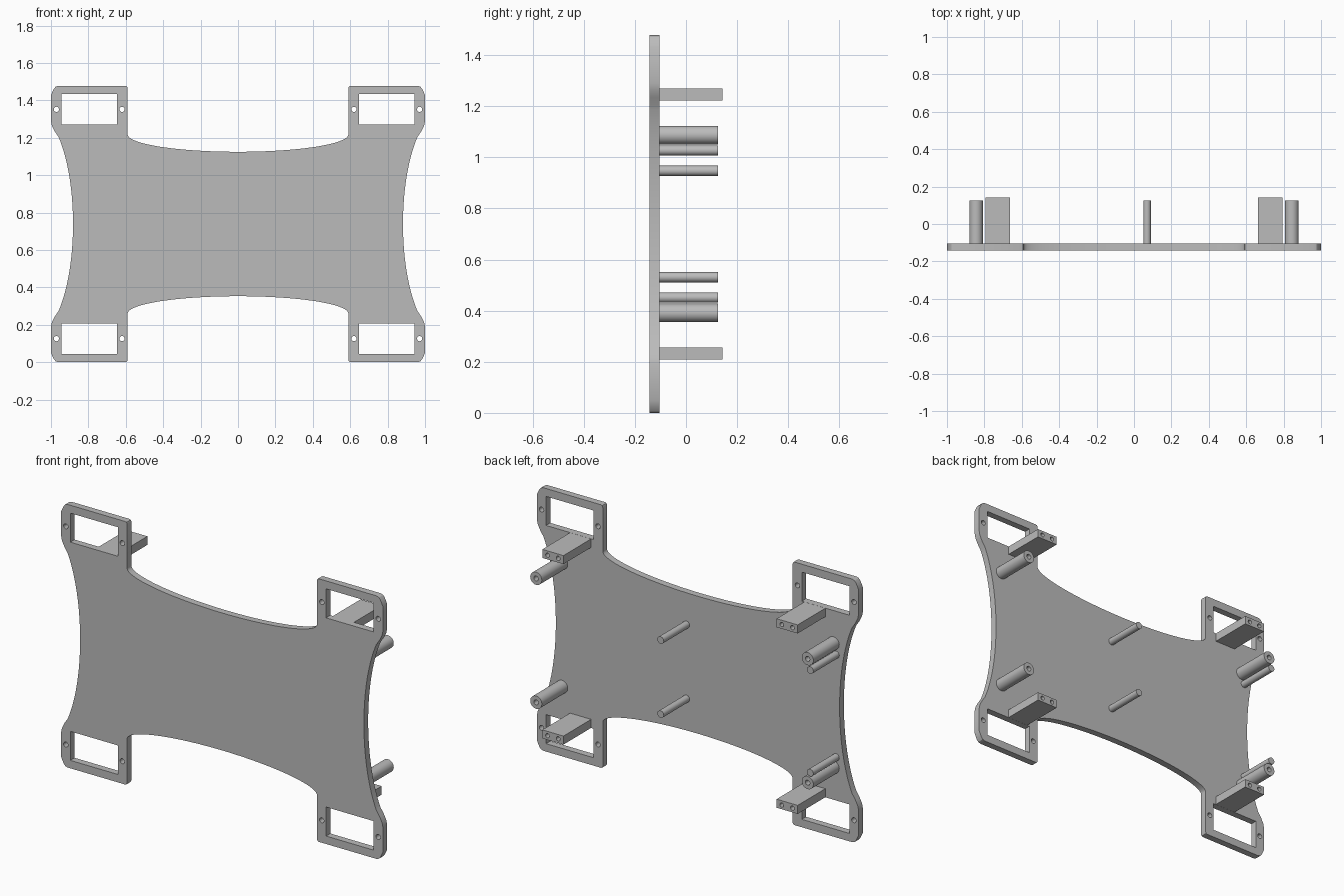
import bpy, bmesh
from math import sin, cos, sqrt, pi, radians

cube = bpy.data.objects.get("Cube")
if cube:
    bpy.data.objects.remove(cube, do_unlink=True)

grey = bpy.data.materials.new("plain grey")
grey.use_nodes = True
colour = (0.5, 0.5, 0.5, 1)
grey.diffuse_color = colour
grey.node_tree.nodes["Principled BSDF"].inputs["Base Color"].default_value = colour

MID = 0.739                      # height of the horizontal symmetry line
FRONT, BACK = -0.142, -0.104     # front and back faces of the plate


def circle(x, z, r, n=32):
    return [(x + r * cos(2 * pi * i / n), z + r * sin(2 * pi * i / n)) for i in range(n)]


def rect(x, z, w, h):
    return [(x - w / 2, z - h / 2), (x + w / 2, z - h / 2),
            (x + w / 2, z + h / 2), (x - w / 2, z + h / 2)]


def prism(name, loops, y0, y1):
    """Extrude an x-z profile from y0 to y1; inner loops become holes."""
    curve = bpy.data.curves.new(name, "CURVE")
    curve.dimensions = "2D"
    curve.fill_mode = "BOTH"
    curve.extrude = (y1 - y0) / 2
    for loop in loops:
        spline = curve.splines.new("POLY")
        spline.points.add(len(loop) - 1)
        for point, (x, z) in zip(spline.points, loop):
            point.co = (x, z, 0, 1)
        spline.use_cyclic_u = True
    curve.materials.append(grey)
    obj = bpy.data.objects.new(name, curve)
    bpy.context.collection.objects.link(obj)
    obj.location = (0, (y0 + y1) / 2, MID)
    obj.rotation_euler = (pi / 2, 0, 0)
    bpy.ops.object.select_all(action="DESELECT")
    obj.select_set(True)
    bpy.context.view_layer.objects.active = obj
    bpy.ops.object.convert(target="MESH")
    obj = bpy.context.view_layer.objects.active
    bm = bmesh.new()
    bm.from_mesh(obj.data)
    bmesh.ops.remove_doubles(bm, verts=bm.verts, dist=0.0001)
    bmesh.ops.recalc_face_normals(bm, faces=bm.faces)
    bm.to_mesh(obj.data)
    bm.free()
    bpy.ops.object.shade_smooth_by_angle(angle=radians(30))
    return obj


# Quarter outline, from the top middle round to the side middle
quarter = []
for i in range(25):              # long sagging top edge
    t = pi / 2 * i / 24
    quarter.append((0.59 * sin(t), 0.386 + 0.093 * (1 - cos(t))))
quarter += [(0.59, 0.727), (0.594, 0.736), (0.602, MID),          # mounting tab
            (0.96, MID), (0.975, 0.734), (0.985, 0.722), (1.0, 0.69),
            (1.0, 0.551), (0.995, 0.526), (0.98, 0.496)]
for i in range(21):              # waisted side edge
    t = 0.887 * (1 - i / 20)
    quarter.append((0.882 + 0.21 * (1 - cos(t)), 0.6 * sin(t)))

right_half = quarter + [(x, -z) for x, z in reversed(quarter[:-1])]
outline = right_half + [(-x, z) for x, z in reversed(right_half[1:-1])]

# Base plate with four windows and eight screw holes
loops = [outline]
corners = [(sx, sz) for sx in (-1, 1) for sz in (-1, 1)]
for sx, sz in corners:
    loops.append(rect(sx * 0.795, sz * 0.613, 0.296, 0.163))
    for x in (0.971, 0.62):
        loops.append(circle(sx * x, sz * 0.613, 0.014, 24))
prism("base_plate", loops, FRONT, BACK)

# Brackets and hollow standoffs at each corner
for sx, sz in corners:
    tag = ("lower_" if sz < 0 else "upper_") + ("right" if sx < 0 else "left")
    bx, bz = sx * 0.728, sz * 0.507
    prism("bracket_" + tag,
          [rect(bx, bz, 0.131, 0.048)] +
          [circle(bx + d, bz, 0.012, 20) for d in (-0.033, 0.033)], BACK, 0.142)
    px, pz = sx * 0.844, sz * 0.348
    prism("standoff_" + tag,
          [circle(px, pz, 0.036), circle(px, pz, 0.014, 24)], BACK, 0.126)

# Thin solid pegs
for sz, level in ((1, "upper"), (-1, "lower")):
    prism("centre_peg_" + level, [circle(0.07, sz * 0.208, 0.02)], BACK, 0.126)
    prism("side_peg_" + level, [circle(-0.86, sz * 0.288, 0.02)], BACK, 0.126)
